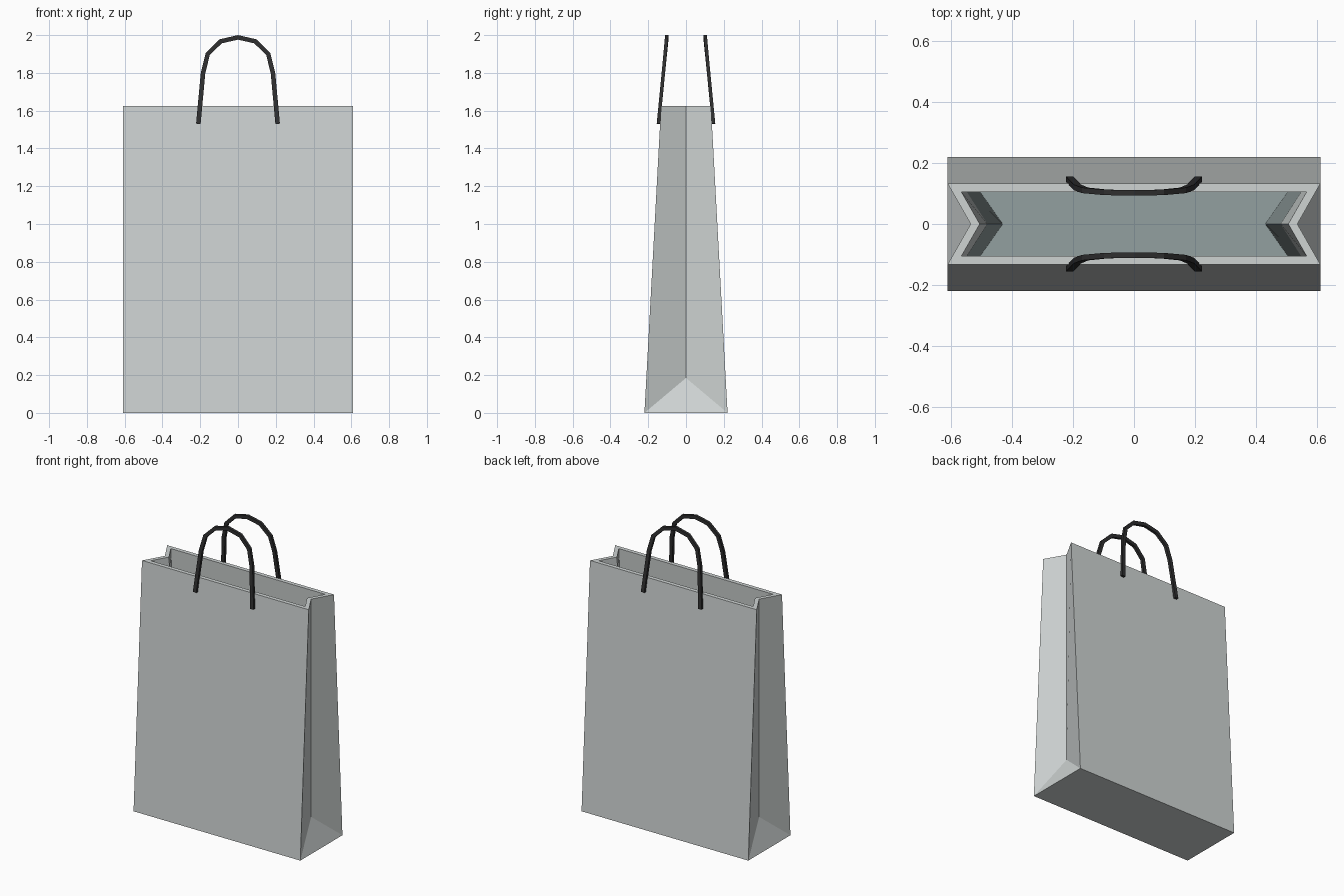
import bpy, bmesh
from mathutils import Vector

if "Cube" in bpy.data.objects:
    bpy.data.objects.remove(bpy.data.objects["Cube"])


def material(name, rgb):
    m = bpy.data.materials.new(name)
    m.diffuse_color = (*rgb, 1.0)
    m.use_nodes = True
    m.node_tree.nodes["Principled BSDF"].inputs["Base Color"].default_value = m.diffuse_color
    return m


paper = material("light grey paper", (0.62, 0.655, 0.65))
lining = material("teal grey lining", (0.29, 0.35, 0.35))
cord = material("black cord", (0.028, 0.028, 0.029))


def finish(bm, name, mats):
    mesh = bpy.data.meshes.new(name)
    bm.to_mesh(mesh)
    bm.free()
    for m in mats:
        mesh.materials.append(m)
    ob = bpy.data.objects.new(name, mesh)
    bpy.context.collection.objects.link(ob)
    return ob


# Bag body: six-point rings with the sides folded inwards
bm = bmesh.new()


def ring(x, y, tip, z, tip_z=None):
    tz = z if tip_z is None else tip_z
    pts = [(-x, -y, z), (x, -y, z), (tip, 0, tz),
           (x, y, z), (-x, y, z), (-tip, 0, tz)]
    return [bm.verts.new(p) for p in pts]


def bridge(a, b, mat):
    for i in range(6):
        j = (i + 1) % 6
        bm.faces.new((a[i], a[j], b[j], b[i])).material_index = mat


base = ring(0.61, 0.22, 0.535, 0.0, 0.185)
rim_out = ring(0.61, 0.132, 0.535, 1.625)
rim_in = ring(0.565, 0.105, 0.505, 1.625)
lining_top = ring(0.565, 0.133, 0.48, 1.14)
floor = ring(0.565, 0.192, 0.43, 0.025)

bridge(base, rim_out, 0)
bridge(rim_out, rim_in, 0)
bridge(rim_in, lining_top, 0)
bridge(lining_top, floor, 1)
bm.faces.new(floor).material_index = 1
# folded triangles at the foot of each side, and the underside
bm.faces.new((base[1], base[3], base[2]))
bm.faces.new((base[4], base[0], base[5]))
bm.faces.new((base[0], base[4], base[3], base[1]))
finish(bm, "bag_body", [paper, lining])

# Handles: square cord swept along a leaning arch
half = [(-0.21, 1.53), (-0.185, 1.80), (-0.16, 1.90), (-0.092, 1.967)]
path = [Vector(p) for p in half + [(0, 1.988)] + [(-x, z) for x, z in half[::-1]]]
W, D = 0.012, 0.009


def handle(name, side):
    bm = bmesh.new()
    rings = []
    for i, p in enumerate(path):
        before = (p - path[i - 1]).normalized() if i else None
        after = (path[i + 1] - p).normalized() if i < len(path) - 1 else None
        t = ((before or after) + (after or before)).normalized()
        n = Vector((-t.y, t.x))
        y = 0.146 - (p.y - 1.53) * 0.097
        rings.append([bm.verts.new((p.x + n.x * a * W, side * (y + b * D), p.y + n.y * a * W))
                      for a, b in ((-1, -1), (1, -1), (1, 1), (-1, 1))])
    for a, b in zip(rings, rings[1:]):
        for i in range(4):
            j = (i + 1) % 4
            bm.faces.new((a[i], a[j], b[j], b[i]))
    bm.faces.new(rings[0])
    bm.faces.new(rings[-1])
    bmesh.ops.recalc_face_normals(bm, faces=bm.faces)
    finish(bm, name, [cord])


handle("front_handle", -1)
handle("back_handle", 1)
